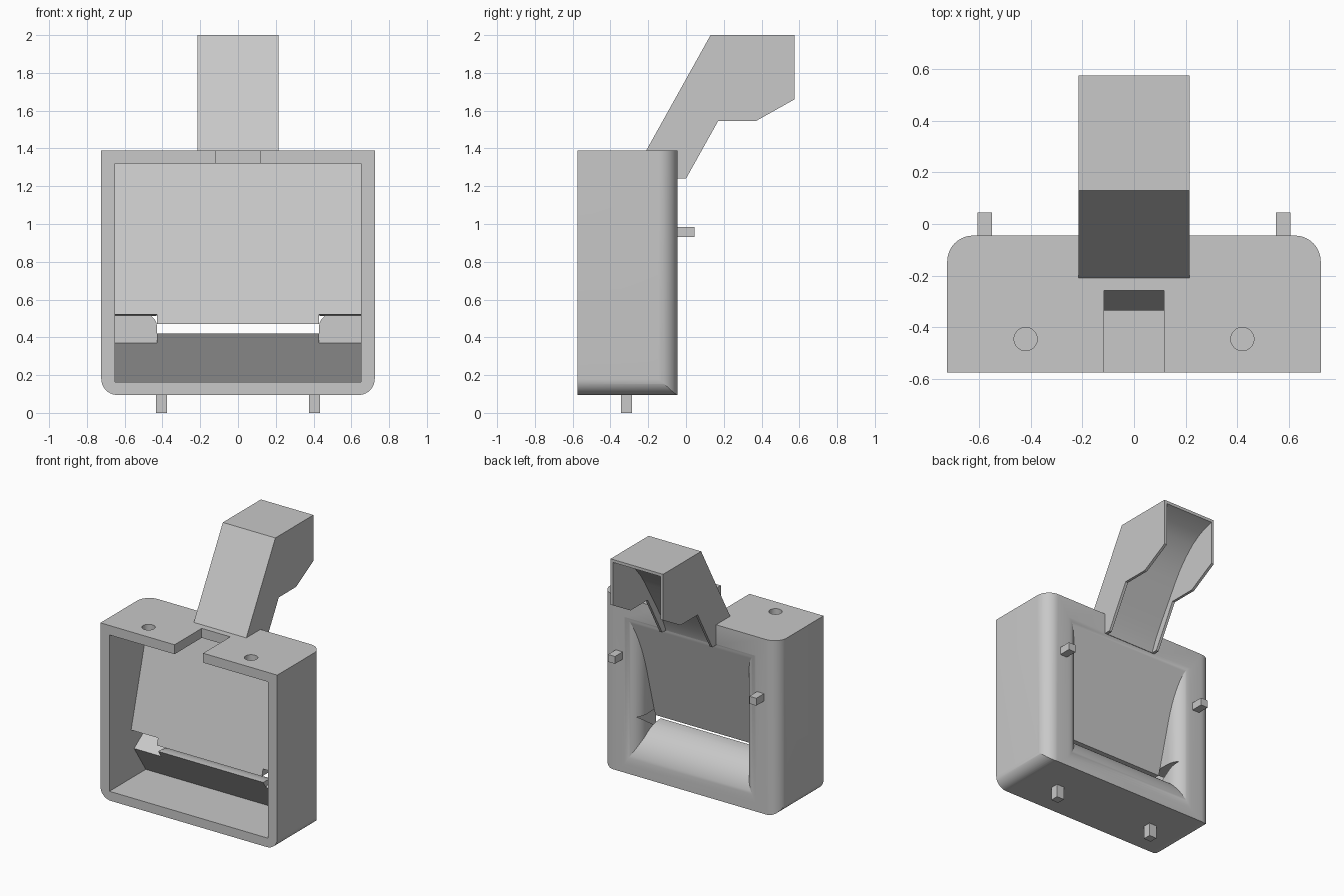
import bpy, bmesh, math

cube = bpy.data.objects.get("Cube")
if cube:
    bpy.data.objects.remove(cube, do_unlink=True)

grey = bpy.data.materials.new("light grey plastic")
grey.use_nodes = True
grey.diffuse_color = (0.58, 0.58, 0.58, 1)
grey.node_tree.nodes["Principled BSDF"].inputs["Base Color"].default_value = (0.58, 0.58, 0.58, 1)


def finish(bm, name):
    bmesh.ops.recalc_face_normals(bm, faces=bm.faces)
    mesh = bpy.data.meshes.new(name)
    bm.to_mesh(mesh)
    bm.free()
    mesh.materials.append(grey)
    ob = bpy.data.objects.new(name, mesh)
    bpy.context.collection.objects.link(ob)
    return ob


def prism(name, pts, axis, lo, hi):
    """Extrude a 2D outline along x, y or z."""
    def place(p, d):
        return {"x": (d, p[0], p[1]), "y": (p[0], d, p[1]), "z": (p[0], p[1], d)}[axis]
    bm = bmesh.new()
    rings = [[bm.verts.new(place(p, d)) for p in pts] for d in (lo, hi)]
    for ring in rings:
        bm.faces.new(ring)
    for i in range(len(pts)):
        j = (i + 1) % len(pts)
        bm.faces.new((rings[0][i], rings[0][j], rings[1][j], rings[1][i]))
    return finish(bm, name)


def block(name, x0, x1, y0, y1, z0, z1):
    return prism(name, [(x0, y0), (x1, y0), (x1, y1), (x0, y1)], "z", z0, z1)


def combine(target, tool, operation):
    mod = target.modifiers.new("cut", "BOOLEAN")
    mod.operation, mod.solver, mod.object = operation, "EXACT", tool
    bpy.context.view_layer.objects.active = target
    bpy.ops.object.modifier_apply(modifier=mod.name)
    bpy.data.objects.remove(tool, do_unlink=True)


def rounded_end(w, a, b, r, steps=10):
    """Rectangle from a to b whose corners at b are rounded."""
    s = 1 if b > a else -1
    arc = [(w - r + r * math.cos(t), b - s * r + s * r * math.sin(t))
           for t in (math.pi / 2 * i / steps for i in range(steps + 1))]
    return [(w, a)] + arc + [(-x, y) for x, y in reversed(arc)] + [(-w, a)]


FRONT, BACK, BASE, TOP = -0.575, -0.045, 0.095, 1.39
SLOPE, THICK = 0.27, 0.08
HALF = 0.43

# Housing: rounded at the upright back edges and the long bottom edges
housing = prism("housing", rounded_end(0.724, FRONT, BACK, 0.1), "z", BASE, TOP)
combine(housing, prism("round", rounded_end(0.724, TOP + 0.1, BASE, 0.085), "y", -1, 1), "INTERSECT")

# Front cavity, bounded by the sloping plate and the ramp underside
lower = [(-0.7, 0.163), (-0.15, 0.163)]
upper = [(-0.105, 1.32), (-0.7, 1.32)]
centre = lower + [(-0.32, 0.42), (-0.335, 0.47)] + upper
combine(housing, prism("cavity", centre, "x", -0.65, 0.65), "DIFFERENCE")

# Wedge-shaped side slots between plate and ramp
side = lower + [(-0.287, 0.37), (-0.08, 0.513), (-0.323, 0.52)] + upper
for s in (-1, 1):
    combine(housing, prism("side_slot", side, "x", *sorted((s * HALF, s * 0.65))), "DIFFERENCE")


# Flared back opening, as a stack of rectangles from the slot out to the back
def flare(y, r):
    d = min(max(0, y - (BACK - r)), r)
    return r - math.sqrt(r * r - d * d)


bm = bmesh.new()
rings = []
levels = [-0.4, -0.335 + THICK]
levels += [-0.31 + 0.265 * math.sin(math.pi / 2 * i / 22) for i in range(23)] + [0.05]
for y in sorted(levels):
    w = HALF + flare(y, 0.11)
    low = 0.42 - flare(y, 0.265)
    high = max(0.47, 0.47 + (y + 0.335 - THICK) / SLOPE)
    rings.append([bm.verts.new((x, y, z)) for x, z in ((-w, low), (w, low), (w, high), (-w, high))])
bm.faces.new(rings[0])
bm.faces.new(rings[-1])
for a, b in zip(rings, rings[1:]):
    for i in range(4):
        j = (i + 1) % 4
        bm.faces.new((a[i], a[j], b[j], b[i]))
combine(housing, finish(bm, "back_opening"), "DIFFERENCE")

# Chute arm, hollowed from behind by a curved channel
arm = [(0.13, 2), (-0.21, 1.39), (-0.21, 1.36), (-0.1, 1.34), (-0.08, 1.24), (0, 1.24),
       (0.17, 1.545), (0.37, 1.545), (0.575, 1.66), (0.575, 2)]
combine(housing, prism("chute_arm", arm, "x", -0.215, 0.215), "UNION")
channel = [(-0.058, 1.19), (-0.04, 1.25), (-0.01, 1.32), (0.03, 1.395), (0.08, 1.48), (0.135, 1.57),
           (0.2, 1.68), (0.25, 1.755), (0.31, 1.825), (0.38, 1.89), (0.46, 1.94), (0.58, 1.98),
           (0.7, 1.98), (0.7, 1.19)]
combine(housing, prism("channel", channel, "x", -0.195, 0.195), "DIFFERENCE")

# Lid notch and sockets
combine(housing, block("notch", -0.117, 0.117, -0.7, -0.257, 1.25, 1.5), "DIFFERENCE")
circle = [(0.045 * math.cos(math.tau * i / 32), 0.045 * math.sin(math.tau * i / 32)) for i in range(32)]
for s in (-1, 1):
    pts = [(x + s * 0.42, y - 0.446) for x, y in circle]
    combine(housing, prism("socket", pts, "z", 1.28, 1.5), "DIFFERENCE")

bpy.ops.object.select_all(action="DESELECT")
housing.select_set(True)
bpy.context.view_layer.objects.active = housing
bpy.ops.object.shade_smooth_by_angle(angle=math.radians(25))

# Square pegs on the back and underneath
for s, label in ((1, "left"), (-1, "right")):
    x0, x1 = sorted((s * 0.55, s * 0.607))
    block(label + "_back_peg", x0, x1, BACK - 0.02, 0.045, 0.93, 0.985)
    x0, x1 = sorted((s * 0.375, s * 0.435))
    block(label + "_bottom_peg", x0, x1, -0.345, -0.285, 0, BASE + 0.02)
